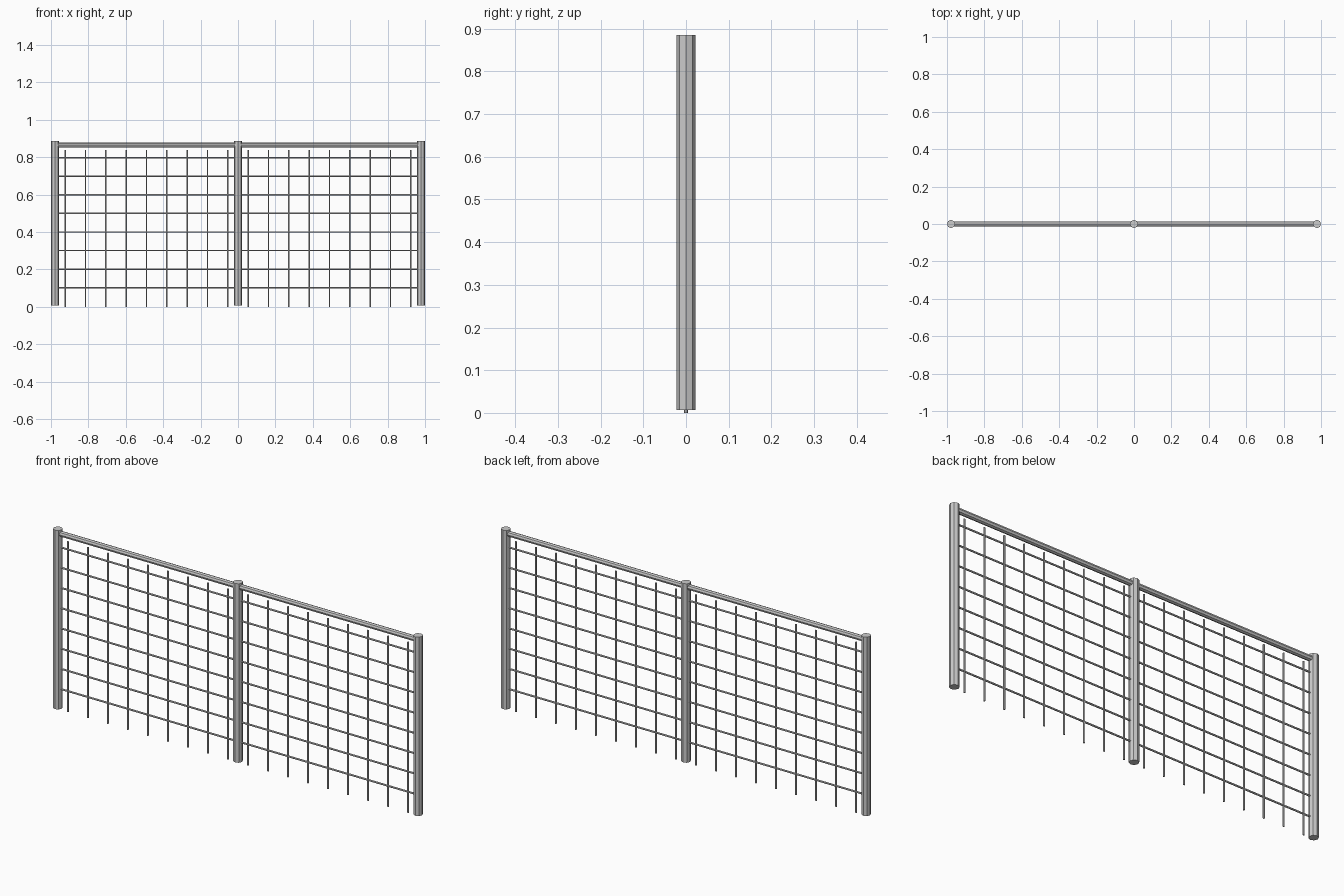
import bpy
from math import pi

if "Cube" in bpy.data.objects:
    bpy.data.objects.remove(bpy.data.objects["Cube"])


def rod(name, radius, sides, start, end, axis):
    """Round bar from start to end, along z or x."""
    length = (end[2] - start[2]) if axis == 'z' else (end[0] - start[0])
    mid = [(a + b) / 2 for a, b in zip(start, end)]
    rot = (0, 0, 0) if axis == 'z' else (0, pi / 2, 0)
    bpy.ops.mesh.primitive_cylinder_add(vertices=sides, radius=radius, depth=length,
                                        location=mid, rotation=rot)
    bpy.context.object.name = name


POST_X = 0.978

# Octagonal posts
for name, x in (("left_post", -POST_X), ("middle_post", 0), ("right_post", POST_X)):
    rod(name, 0.022, 8, (x, 0, 0.007), (x, 0, 0.885), 'z')

# Top rails between the posts
rod("left_top_rail", 0.0135, 8, (-POST_X, 0, 0.864), (0, 0, 0.864), 'x')
rod("right_top_rail", 0.0135, 8, (0, 0, 0.864), (POST_X, 0, 0.864), 'x')

# Vertical mesh wires
for i in range(18):
    x = -0.924 + i * 1.848 / 17
    rod(f"vertical_wire_{i + 1}", 0.0043, 6, (x, 0, 0), (x, 0, 0.837), 'z')

# Horizontal mesh wires
for i in range(8):
    z = 0.102 + i * 0.0993
    rod(f"horizontal_wire_{i + 1}", 0.0043, 6, (-POST_X, 0, z), (POST_X, 0, z), 'x')
